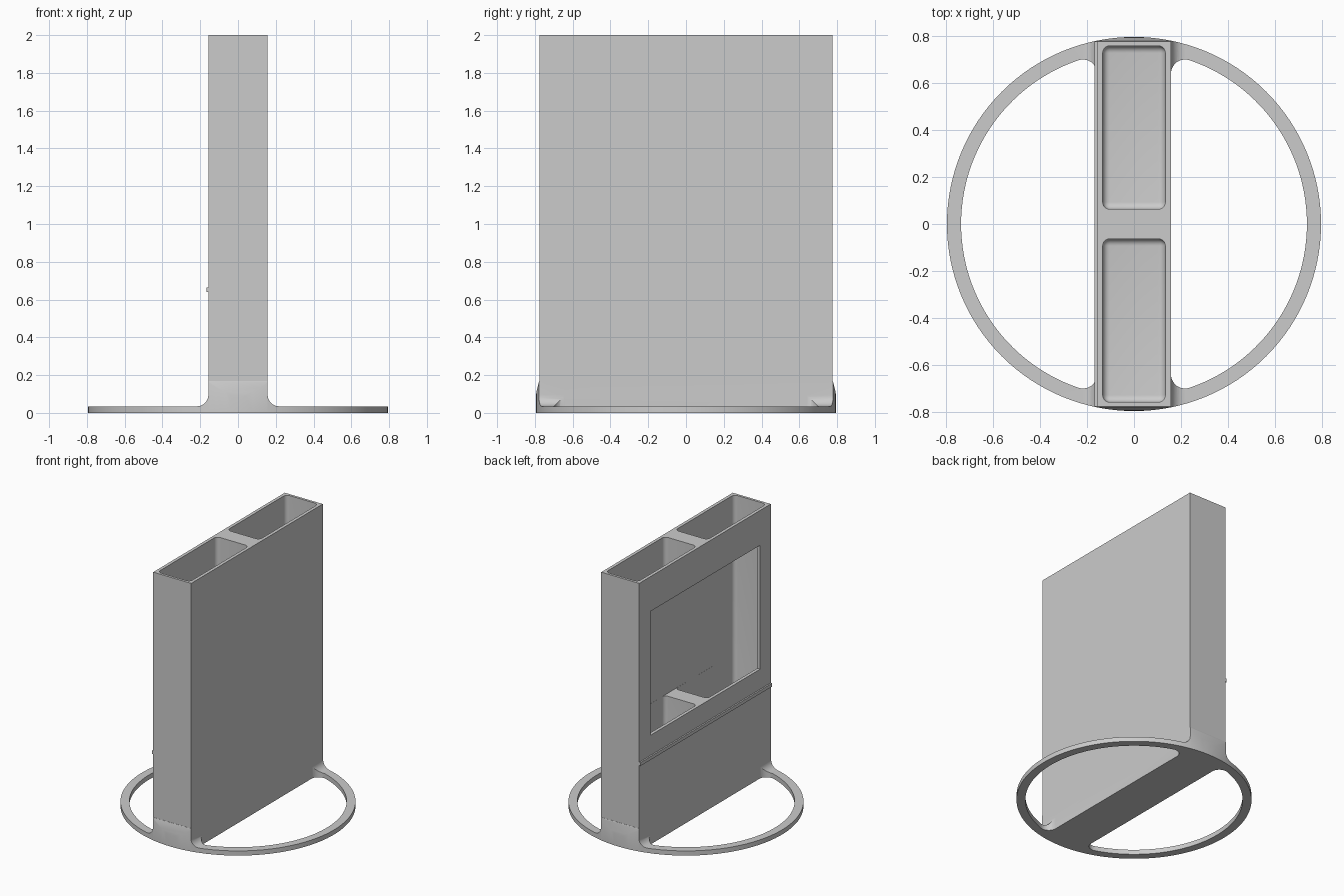
import bpy, bmesh, math
from mathutils import Vector

cube = bpy.data.objects.get("Cube")
if cube:
    bpy.data.objects.remove(cube, do_unlink=True)

HALF_X, HALF_Y = 0.157, 0.776     # body half sizes
RING_OUT, RING_IN, RING_H = 0.795, 0.735, 0.035
FILLET = 0.06

grey = bpy.data.materials.new("plain_grey")
grey.use_nodes = True
grey.diffuse_color = (0.6, 0.6, 0.6, 1)
grey.node_tree.nodes["Principled BSDF"].inputs["Base Color"].default_value = (0.6, 0.6, 0.6, 1)


def finish(name, bm):
    bmesh.ops.recalc_face_normals(bm, faces=bm.faces)
    mesh = bpy.data.meshes.new(name)
    bm.to_mesh(mesh)
    bm.free()
    mesh.materials.append(grey)
    obj = bpy.data.objects.new(name, mesh)
    bpy.context.collection.objects.link(obj)
    return obj


def prism(name, points, axis, lo, hi):
    """Extrude a 2D outline along x, y or z."""
    place = {"x": lambda a, b: (lo, a, b),
             "y": lambda a, b: (a, lo, b),
             "z": lambda a, b: (a, b, lo)}[axis]
    shift = Vector([hi - lo if axis == k else 0 for k in "xyz"])
    bm = bmesh.new()
    face = bm.faces.new([bm.verts.new(place(*p)) for p in points])
    new = bmesh.ops.extrude_face_region(bm, geom=[face])["geom"]
    bmesh.ops.translate(bm, vec=shift, verts=[v for v in new if isinstance(v, bmesh.types.BMVert)])
    return finish(name, bm)


def box(name, lo, hi, radius=0):
    """Box between two corners; a radius rounds all but the top edges."""
    bm = bmesh.new()
    bmesh.ops.create_cube(bm, size=1)
    for v in bm.verts:
        v.co = [(l + h) / 2 + c * (h - l) for l, h, c in zip(lo, hi, v.co)]
    if radius:
        top = max(v.co.z for v in bm.verts) - 0.001
        edges = [e for e in bm.edges if min(v.co.z for v in e.verts) < top]
        bmesh.ops.bevel(bm, geom=edges, offset=radius, segments=6, profile=0.5, affect='EDGES')
    return finish(name, bm)


def combine(target, tool, operation):
    mod = target.modifiers.new("combine", 'BOOLEAN')
    mod.operation, mod.solver, mod.object = operation, 'EXACT', tool
    bpy.context.view_layer.objects.active = target
    bpy.ops.object.modifier_apply(modifier=mod.name)
    bpy.data.objects.remove(tool, do_unlink=True)


def arc(cx, cy, r, start, end, steps):
    return [(cx + r * math.cos(start + (end - start) * i / steps),
             cy + r * math.sin(start + (end - start) * i / steps)) for i in range(steps + 1)]


def mirrored(points):
    return points + [(-a, b) for a, b in reversed(points)]


# Round base with two rounded D-shaped openings
stand = prism("display_stand", arc(0, 0, RING_OUT, 0, math.tau, 128)[:-1], "z", 0, 0.17)
cx = HALF_X + FILLET
cy = math.sqrt((RING_IN - FILLET) ** 2 - cx ** 2)
ang = math.atan2(cy, cx)
opening = (arc(cx, cy, FILLET, math.pi, ang, 10)
           + arc(0, 0, RING_IN, ang, -ang, 56)[1:-1]
           + arc(cx, -cy, FILLET, -ang, -math.pi, 10))
for side in (1, -1):
    combine(stand, prism("opening", [(side * x, y) for x, y in opening], "z", -0.1, 0.3), 'DIFFERENCE')

# Thin ring flaring up into the body at both ends
flare = [(1, -0.1), (1, RING_H)] + arc(cx, RING_H + FILLET, FILLET, -math.pi / 2, -math.pi, 10) + [(HALF_X, 0.3)]
combine(stand, prism("flare", mirrored(flare), "y", -1, 1), 'INTERSECT')
taper = [(0.81, -0.1), (0.8, RING_H), (0.792, 0.11), (0.778, 0.168), (0.77, 0.19)]
combine(stand, prism("taper", mirrored(taper), "x", -1, 1), 'INTERSECT')

# Upright body and the lip across its left-hand face
combine(stand, box("body", (-HALF_X, -HALF_Y, 0), (HALF_X, HALF_Y, 2)), 'UNION')
combine(stand, box("lip", (-0.168, -HALF_Y, 0.64), (-0.14, HALF_Y, 0.665)), 'UNION')

# Two deep pockets, then the window that also clears the divider
for lo, hi in ((0.063, 0.757), (-0.757, -0.063)):
    combine(stand, box("pocket", (-0.133, lo, 0.04), (0.133, hi, 2.1), 0.03), 'DIFFERENCE')
combine(stand, box("window", (-0.3, -0.65, 0.815), (0.1335, 0.645, 1.74)), 'DIFFERENCE')

bpy.ops.object.select_all(action='DESELECT')
stand.select_set(True)
bpy.context.view_layer.objects.active = stand
bpy.ops.object.shade_smooth_by_angle(angle=math.radians(30))
